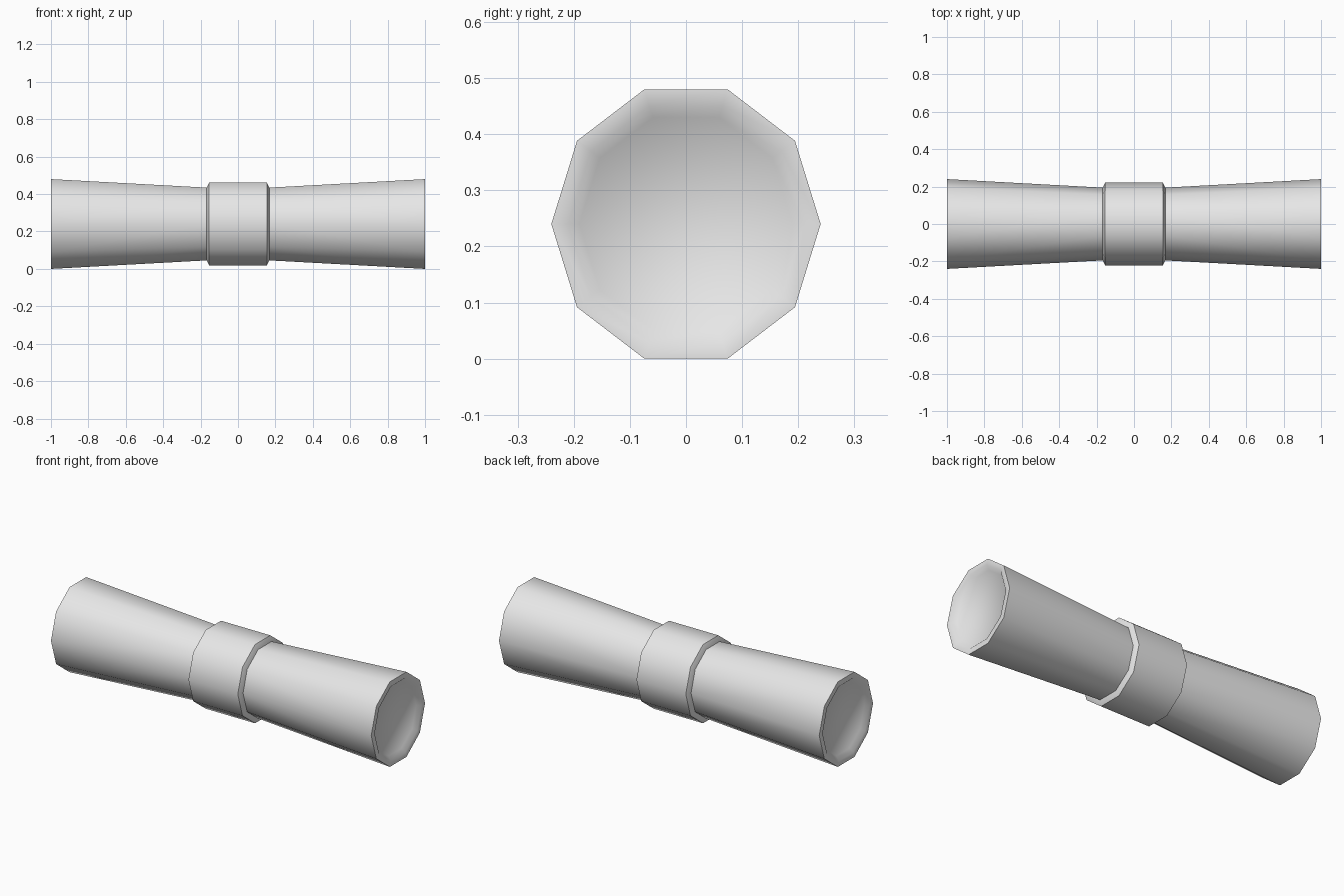
import bpy
import bmesh
import math

SIDES = 10
CENTRE_Z = 0.24
STRETCH = 0.24 / (0.24 * math.sin(math.radians(72)))  # height matches width

if "Cube" in bpy.data.objects:
    bpy.data.objects.remove(bpy.data.objects["Cube"], do_unlink=True)

grey = bpy.data.materials.new("light grey")
grey.use_nodes = True
grey.diffuse_color = (0.8, 0.8, 0.8, 1)
grey.node_tree.nodes["Principled BSDF"].inputs["Base Color"].default_value = (0.8, 0.8, 0.8, 1)


def lathe(name, profile):
    """Revolve (x, radius) points about the long axis and close both ends."""
    bm = bmesh.new()
    rings = []
    for x, radius in profile:
        ring = []
        for i in range(SIDES):
            a = math.tau * i / SIDES
            ring.append(bm.verts.new((x, radius * math.cos(a),
                                      CENTRE_Z + radius * math.sin(a) * STRETCH)))
        rings.append(ring)
    for a, b in zip(rings, rings[1:]):
        for i in range(SIDES):
            j = (i + 1) % SIDES
            bm.faces.new((a[i], a[j], b[j], b[i]))
    bm.faces.new(rings[0])
    bm.faces.new(rings[-1])
    bmesh.ops.recalc_face_normals(bm, faces=bm.faces)
    mesh = bpy.data.meshes.new(name)
    bm.to_mesh(mesh)
    bm.free()
    mesh.materials.append(grey)
    obj = bpy.data.objects.new(name, mesh)
    bpy.context.collection.objects.link(obj)
    bpy.ops.object.select_all(action="DESELECT")
    obj.select_set(True)
    bpy.context.view_layer.objects.active = obj
    bpy.ops.object.shade_smooth_by_angle(angle=math.radians(50))
    return obj


# Flared tubes, each with a flat rim and a shallow recessed end
for side, label in ((1, "left"), (-1, "right")):
    outline = [(0.14, 0.193), (1.0, 0.24), (1.0, 0.21), (0.98, 0.19)]
    lathe(label + "_flared_tube", [(side * x, r) for x, r in outline])

# Central collar with bevelled edges
lathe("centre_collar", [(-0.168, 0.194), (-0.154, 0.222), (0.154, 0.222), (0.168, 0.194)])
